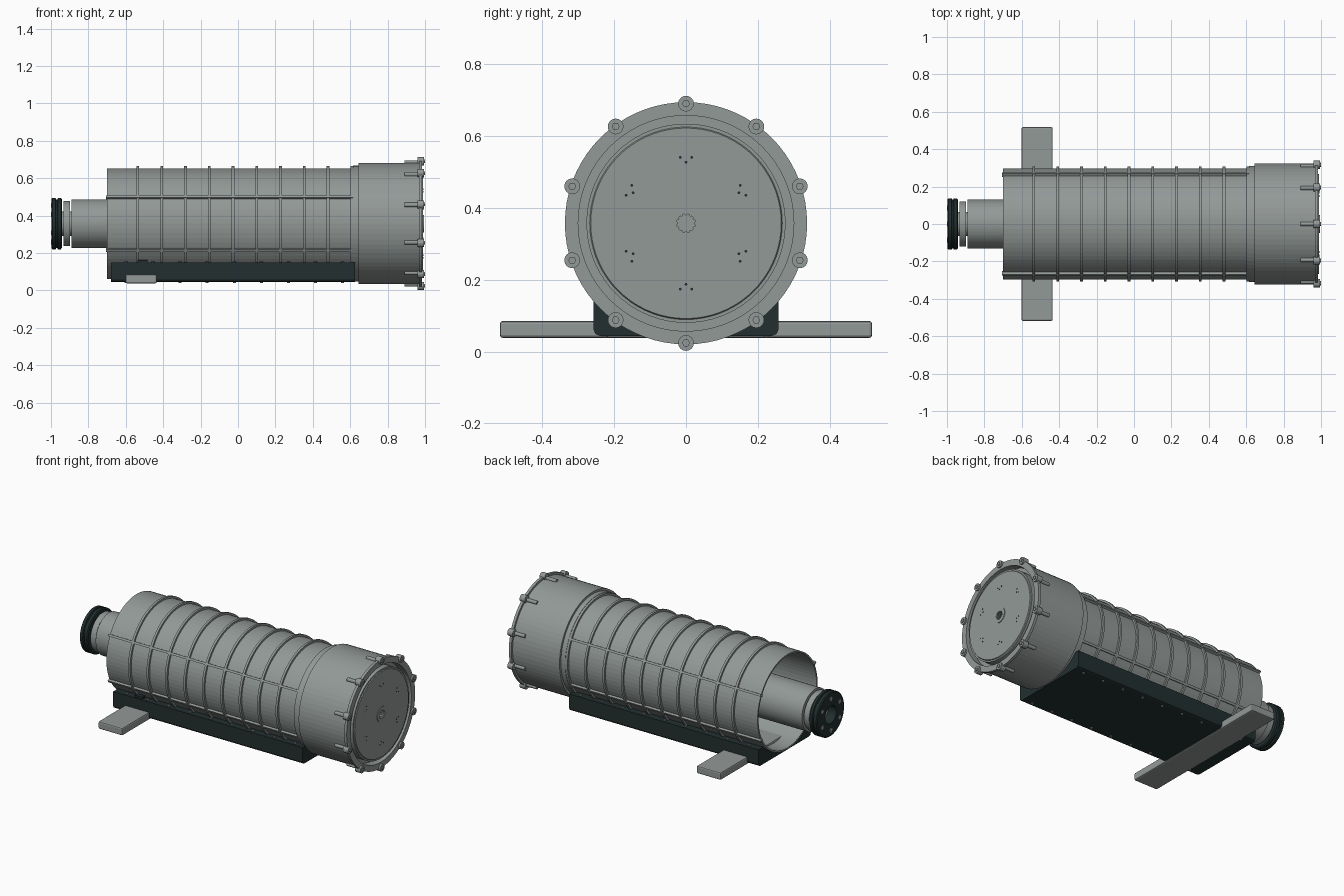
import bpy, bmesh
from math import sin, cos, pi, radians, asin
from mathutils import Matrix, Vector

if "Cube" in bpy.data.objects:
    bpy.data.objects.remove(bpy.data.objects["Cube"])

CZ = 0.357   # height of the long axis
SIDES = 72


def material(name, rgb):
    m = bpy.data.materials.new(name)
    m.use_nodes = True
    m.diffuse_color = (*rgb, 1)
    m.node_tree.nodes["Principled BSDF"].inputs["Base Color"].default_value = (*rgb, 1)
    return m


GREY = material("grey metal", (0.29, 0.32, 0.31))
DARK = material("dark green metal", (0.016, 0.028, 0.028))


def finish(name, bm, mat):
    bmesh.ops.recalc_face_normals(bm, faces=bm.faces)
    me = bpy.data.meshes.new(name)
    bm.to_mesh(me)
    bm.free()
    me.materials.append(mat)
    ob = bpy.data.objects.new(name, me)
    bpy.context.collection.objects.link(ob)
    return ob


def lathe(name, profile, mat, closed=False, sides=SIDES):
    """Turn (x, radius) points around the long axis; open profiles get end caps."""
    bm = bmesh.new()
    rings = [[bm.verts.new((x, r * sin(2 * pi * i / sides), CZ + r * cos(2 * pi * i / sides)))
              for i in range(sides)] for x, r in profile]
    pairs = list(zip(rings, rings[1:]))
    if closed:
        pairs.append((rings[-1], rings[0]))
    for a, b in pairs:
        for i in range(sides):
            j = (i + 1) % sides
            bm.faces.new((a[i], a[j], b[j], b[i]))
    if not closed:
        bm.faces.new(rings[0])
        bm.faces.new(rings[-1])
    return finish(name, bm, mat)


def tube(name, x0, x1, inner, outer, mat):
    return lathe(name, [(x0, inner), (x0, outer), (x1, outer), (x1, inner)], mat, True)


def rods(name, items, mat, axis="X", sides=12):
    """One object of several cylinders: (centre, radius, length)."""
    bm = bmesh.new()
    turn = Matrix.Rotation(pi / 2, 4, "Y") if axis == "X" else Matrix()
    for c, r, length in items:
        bmesh.ops.create_cone(bm, cap_ends=True, segments=sides, radius1=r, radius2=r,
                              depth=length, matrix=Matrix.Translation(c) @ turn)
    return finish(name, bm, mat)


def box(name, centre, size, mat, angle=0, bevel=0):
    bm = bmesh.new()
    m = Matrix.Translation(centre) @ Matrix.Rotation(angle, 4, "X") @ Matrix.Diagonal((*size, 1))
    bmesh.ops.create_cube(bm, size=1, matrix=m)
    if bevel:
        bmesh.ops.bevel(bm, geom=bm.edges[:], offset=bevel, segments=2, profile=0.5,
                        affect="EDGES")
    return finish(name, bm, mat)


def polar(x, r, deg):
    a = radians(deg)
    return Vector((x, r * cos(a), CZ + r * sin(a)))


# Hollow main shell, open at the connector end
tube("shell", -0.70, 0.63, 0.286, 0.296, GREY)

# Hoops around the shell
for i in range(10):
    x = -0.535 + i * 0.127
    tube(f"hoop_{i + 1}", x - 0.007, x + 0.007, 0.29, 0.308, GREY)

# Long rails on both sides
for n, deg in enumerate((28, -28, 152, 208)):
    box(f"rail_{n + 1}", polar(-0.04, 0.298, deg), (1.33, 0.022, 0.014), GREY, radians(deg))

# Step and large end collar with its recessed face
tube("collar_step", 0.615, 0.65, 0.28, 0.31, GREY)
lathe("collar", [(0.645, 0.05), (0.645, 0.324), (0.968, 0.324), (0.968, 0.337), (0.985, 0.337),
                 (0.985, 0.30), (0.935, 0.30), (0.935, 0.05)], GREY, True)

# End disc with raised lip and hub bore
lathe("end_disc", [(0.93, 0.277), (0.985, 0.277), (0.985, 0.268), (0.99, 0.265),
                   (0.99, 0.047), (0.994, 0.047), (0.994, 0.026), (0.93, 0.026)], GREY, True)
lathe("hub_floor", [(0.93, 0.06), (0.94, 0.06)], GREY, sides=24)
rods("hub_teeth", [(polar(0.965, 0.026, a * 30), 0.004, 0.056) for a in range(12)], GREY, sides=8)
rods("disc_studs", [(polar(0.99, 0.17 + 0.014 * k, a * 60 + 30 + 5 * s), 0.004, 0.003)
                    for a in range(6) for k, s in ((0, 0), (1, 1), (1, -1))], DARK, sides=8)

# Ten collar bolts: slim shank, head and socket
spots = [90 + 36 * i for i in range(10)]
rods("bolt_shanks", [(polar(0.93, 0.326, a), 0.011, 0.08) for a in spots], GREY)
rods("bolt_heads", [(polar(0.977, 0.333, a), 0.022, 0.036) for a in spots], GREY, sides=16)
rods("bolt_tips", [(polar(0.987, 0.333, a), 0.011, 0.026) for a in spots], GREY, sides=6)

# Neck running into the shell, with its coupling
lathe("neck", [(0.64, 0.13), (-0.89, 0.13), (-0.89, 0.065), (-0.94, 0.065)], GREY)
tube("neck_flange", -0.933, -0.897, 0.05, 0.12, GREY)
lathe("coupling", [(-0.942, 0.055), (-0.942, 0.13), (-0.947, 0.137), (-0.963, 0.137),
                   (-0.966, 0.13), (-0.972, 0.13), (-0.975, 0.137), (-0.993, 0.137),
                   (-0.998, 0.13), (-0.998, 0.055)], DARK, True)
rods("coupling_bolts", [(polar(-0.993, 0.098, a * 60 + 30), 0.013, 0.014) for a in range(6)],
     GREY, sides=12)

# Cradle base, hollowed to the curve of the shell
R = 0.29
top = 0.15
start = asin((top - CZ) / R)
section = [(-0.257, top), (-0.257, 0.06), (-0.252, 0.049), (-0.24, 0.044),
           (0.24, 0.044), (0.252, 0.049), (0.257, 0.06), (0.257, top)]
for i in range(25):
    a = start + (-pi - 2 * start) * i / 24
    section.append((R * cos(a), CZ + R * sin(a)))
bm = bmesh.new()
face = bm.faces.new([bm.verts.new((-0.68, y, z)) for y, z in section])
out = bmesh.ops.extrude_face_region(bm, geom=[face], use_keep_orig=True)
bmesh.ops.translate(bm, vec=(1.305, 0, 0),
                    verts=[v for v in out["geom"] if isinstance(v, bmesh.types.BMVert)])
finish("cradle_base", bm, DARK)

# Rivets above and bolts below the base, on both sides
xs = [-0.60 + 0.145 * i for i in range(9)]
rods("base_rivets", [((x, s * 0.237, top + 0.002), 0.008, 0.006)
                     for x in xs for s in (-1, 1)], GREY, "Z", 8)
rods("base_bolts", [((x, s * 0.225, 0.043), 0.008, 0.006)
                    for x in xs for s in (-1, 1)], GREY, "Z", 8)
box("base_tab", (-0.51, -0.237, 0.155), (0.05, 0.025, 0.016), DARK)

# Cross foot under the base
box("cross_foot", (-0.518, 0, 0.0615), (0.167, 1.036, 0.047), GREY, bevel=0.008)
